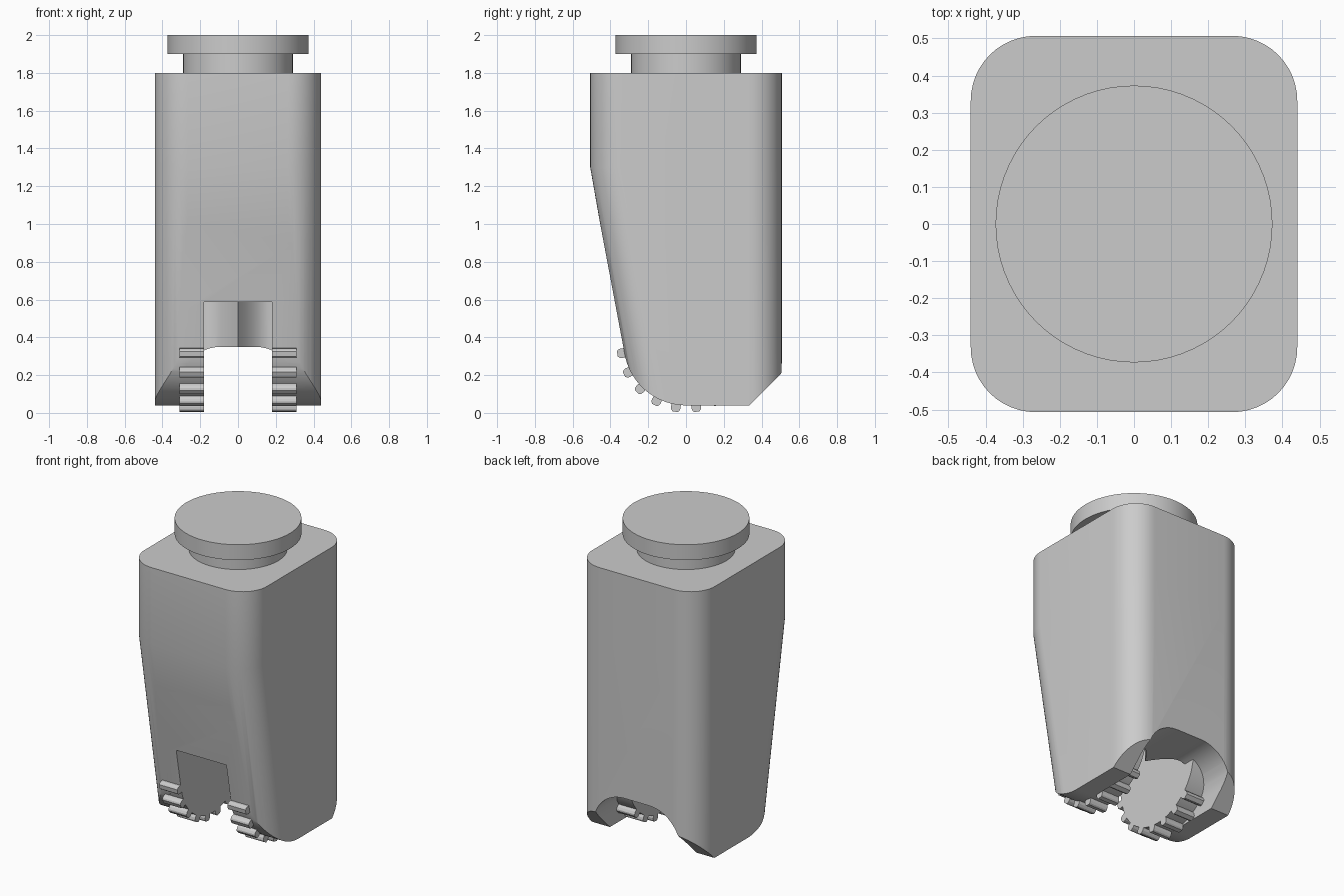
import bpy
import bmesh
from math import sin, cos, pi, radians

cube = bpy.data.objects.get("Cube")
if cube:
    bpy.data.objects.remove(cube, do_unlink=True)

# One grey for the whole model
grey = bpy.data.materials.new("plain grey")
grey.use_nodes = True
grey.diffuse_color = (0.6, 0.6, 0.6, 1)
grey.node_tree.nodes["Principled BSDF"].inputs["Base Color"].default_value = (0.6, 0.6, 0.6, 1)

WHEEL_Z, WHEEL_R = 0.37, 0.33
SLOT, OUTER = 0.18, 0.31
SMOOTH = radians(30)


def loft(name, rings):
    """Skin a stack of matching rings and cap both ends."""
    bm = bmesh.new()
    loops = [[bm.verts.new(p) for p in ring] for ring in rings]
    for low, high in zip(loops, loops[1:]):
        for i in range(len(low)):
            j = (i + 1) % len(low)
            bm.faces.new((low[i], low[j], high[j], high[i]))
    bm.faces.new(loops[0][::-1])
    bm.faces.new(loops[-1])
    bmesh.ops.recalc_face_normals(bm, faces=bm.faces)
    mesh = bpy.data.meshes.new(name)
    bm.to_mesh(mesh)
    bm.free()
    mesh.materials.append(grey)
    obj = bpy.data.objects.new(name, mesh)
    bpy.context.collection.objects.link(obj)
    return obj


def along_x(name, profile, x0, x1):
    return loft(name, [[(x, y, z) for y, z in profile] for x in (x0, x1)])


def select(obj):
    bpy.ops.object.select_all(action="DESELECT")
    obj.select_set(True)
    bpy.context.view_layer.objects.active = obj


def smooth(obj):
    select(obj)
    bpy.ops.object.shade_smooth_by_angle(angle=SMOOTH)


def carve(obj, cutter, operation):
    select(obj)
    mod = obj.modifiers.new("carve", "BOOLEAN")
    mod.operation, mod.object, mod.solver = operation, cutter, "EXACT"
    bpy.ops.object.modifier_apply(modifier=mod.name)
    bpy.data.objects.remove(cutter, do_unlink=True)


def arc(cx, cy, r, start, end, steps):
    return [(cx + r * cos(radians(start + (end - start) * i / steps)),
             cy + r * sin(radians(start + (end - start) * i / steps)))
            for i in range(steps + 1)]


def rounded_ring(front, z, half=0.44, back=0.507, r=0.175):
    """Rounded rectangle at one height, with a movable front edge."""
    corners = [(half - r, back - r, 0), (r - half, back - r, 90),
               (r - half, front + r, 180), (half - r, front + r, 270)]
    return [(x, y, z) for cx, cy, a in corners
            for x, y in arc(cx, cy, r, a, a + 90, 12)]


# Body: rounded block whose front leans in below the bend
body = loft("body", [rounded_ring(-0.27, -0.05), rounded_ring(-0.507, 1.3),
                     rounded_ring(-0.507, 1.8)])

# Round the lower front and chamfer the lower back
side = arc(0, WHEEL_Z, WHEEL_R, 190, 270, 28)
side += [(0.337, 0.04), (0.537, 0.24), (0.6, 2.2), (-0.7, 2.2), (-0.55, 1.51)]
carve(body, along_x("side_cutter", side, -1, 1), "INTERSECT")

# Arched tunnel through the foot
arch = [(OUTER, -0.2)] + arc(0.09, 0.13, 0.22, 0, 90, 12)
arch += arc(-0.09, 0.13, 0.22, 90, 180, 12) + [(-OUTER, -0.2)]
carve(body, loft("tunnel_cutter", [[(x, y, z) for x, z in arch] for y in (-1, 1)]),
      "DIFFERENCE")

# Front slot with a central ridge at its rear
plan = [(-SLOT, -1), (SLOT, -1)]
for i in range(17):
    x = SLOT * (1 - i / 8)
    plan.append((x, 0.25 - 0.15 * (1 - abs(x) / SLOT) ** 2))
carve(body, loft("slot_cutter", [[(x, y, z) for x, y in plan] for z in (0, 0.588)]),
      "DIFFERENCE")
smooth(body)

# Wheels with teeth on the lower front, one on each side of the slot
for label, sign in (("left", 1), ("right", -1)):
    x0, x1 = sign * SLOT, sign * OUTER
    smooth(along_x(label + "_wheel",
                   arc(0, WHEEL_Z, WHEEL_R - 0.001, 0, 354, 59), x0, x1))
    for n in range(8):
        a = radians(45 - 18 * n)
        section = [(-0.022, 0.31), (0.022, 0.31), (0.026, 0.345), (0.022, 0.36),
                   (0.014, 0.368), (-0.014, 0.368), (-0.022, 0.36), (-0.026, 0.345)]
        tooth = [(t * cos(a) + r * sin(a), WHEEL_Z + t * sin(a) - r * cos(a))
                 for t, r in section]
        along_x(f"{label}_tooth_{n + 1}", tooth, x0, x1)

# Neck and cap
for name, r, z0, z1 in (("neck", 0.29, 1.79, 1.91), ("cap", 0.373, 1.9, 2.0)):
    circle = arc(0, 0, r, 0, 355, 71)
    smooth(loft(name, [[(x, y, z) for x, y in circle] for z in (z0, z1)]))
